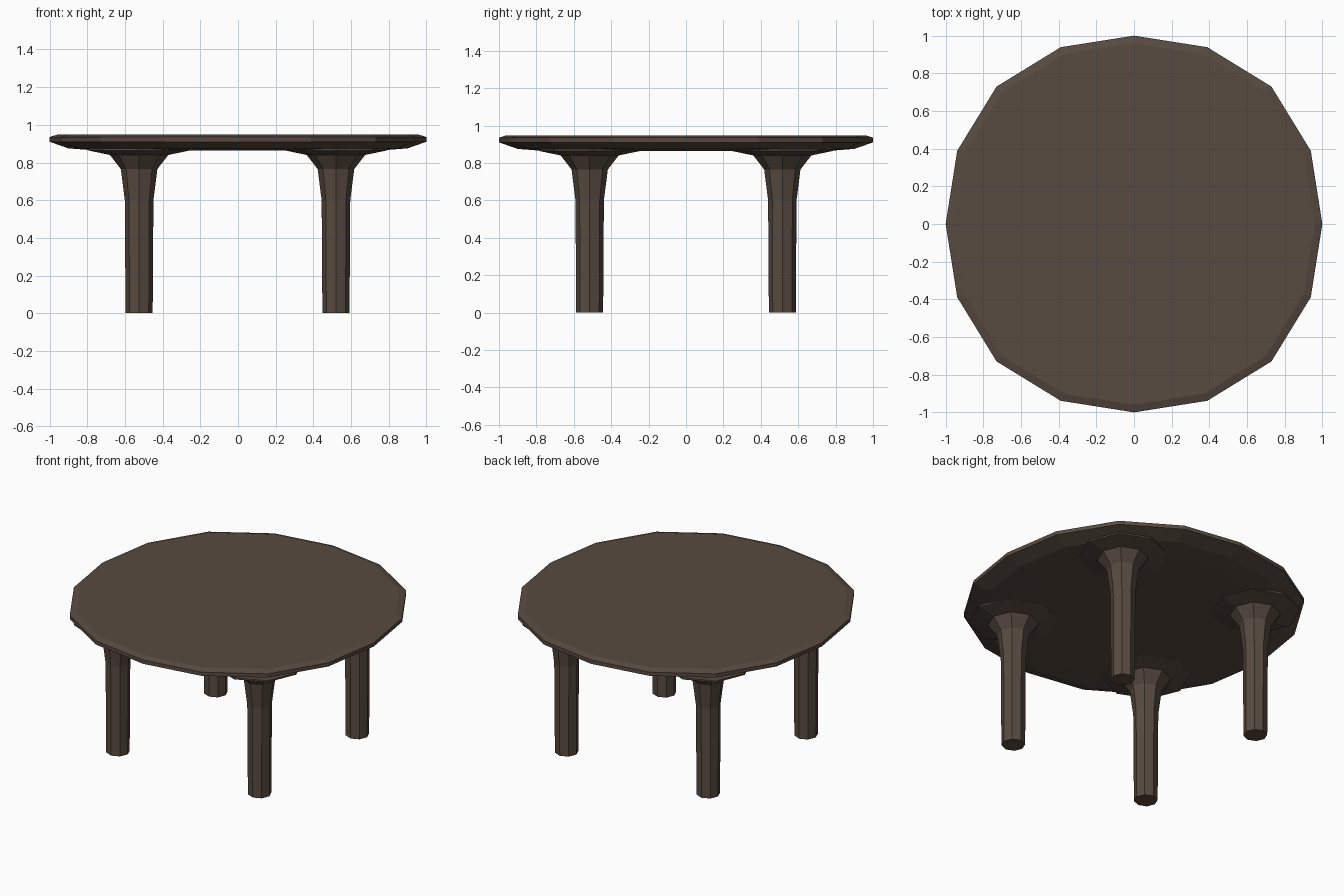
import bpy, bmesh
from math import sin, cos, pi

cube = bpy.data.objects.get("Cube")
if cube:
    bpy.data.objects.remove(cube)

wood = bpy.data.materials.new("dark brown wood")
wood.use_nodes = True
colour = (0.095, 0.069, 0.052, 1)
wood.diffuse_color = colour
wood.node_tree.nodes["Principled BSDF"].inputs["Base Color"].default_value = colour


def lathe(name, profile, sides, location=(0, 0, 0), turn=0.0, bulge=0.0):
    """Closed solid from (radius, z) rings; bulge widens the diagonals."""
    bm = bmesh.new()
    rings = []
    for radius, z in profile:
        ring = []
        for i in range(sides):
            a = 2 * pi * i / sides + turn
            r = radius * (1 + bulge * sin(2 * a) ** 2)
            ring.append(bm.verts.new((r * cos(a), r * sin(a), z)))
        rings.append(ring)
    for low, high in zip(rings, rings[1:]):
        for i in range(sides):
            j = (i + 1) % sides
            bm.faces.new((low[i], low[j], high[j], high[i]))
    bm.faces.new(rings[0][::-1])
    bm.faces.new(rings[-1])
    mesh = bpy.data.meshes.new(name)
    bm.to_mesh(mesh)
    bm.free()
    mesh.materials.append(wood)
    obj = bpy.data.objects.new(name, mesh)
    obj.location = location
    bpy.context.collection.objects.link(obj)
    return obj


# Round top with a bevelled rim and tapered underside
lathe("table_top", [(0.77, 0.865), (0.9, 0.875), (1.0, 0.91),
                    (1.0, 0.935), (0.96, 0.948)], 16, bulge=0.032)

# Four octagonal legs flaring into the top
leg = [(0.072, 0), (0.076, 0.6), (0.097, 0.765), (0.155, 0.84),
       (0.27, 0.864), (0.27, 0.875)]
for depth, y in (("front", -0.515), ("back", 0.515)):
    for side, x in (("right", -0.525), ("left", 0.52)):
        lathe(f"{depth}_{side}_leg", leg, 8, (x, y, 0))
